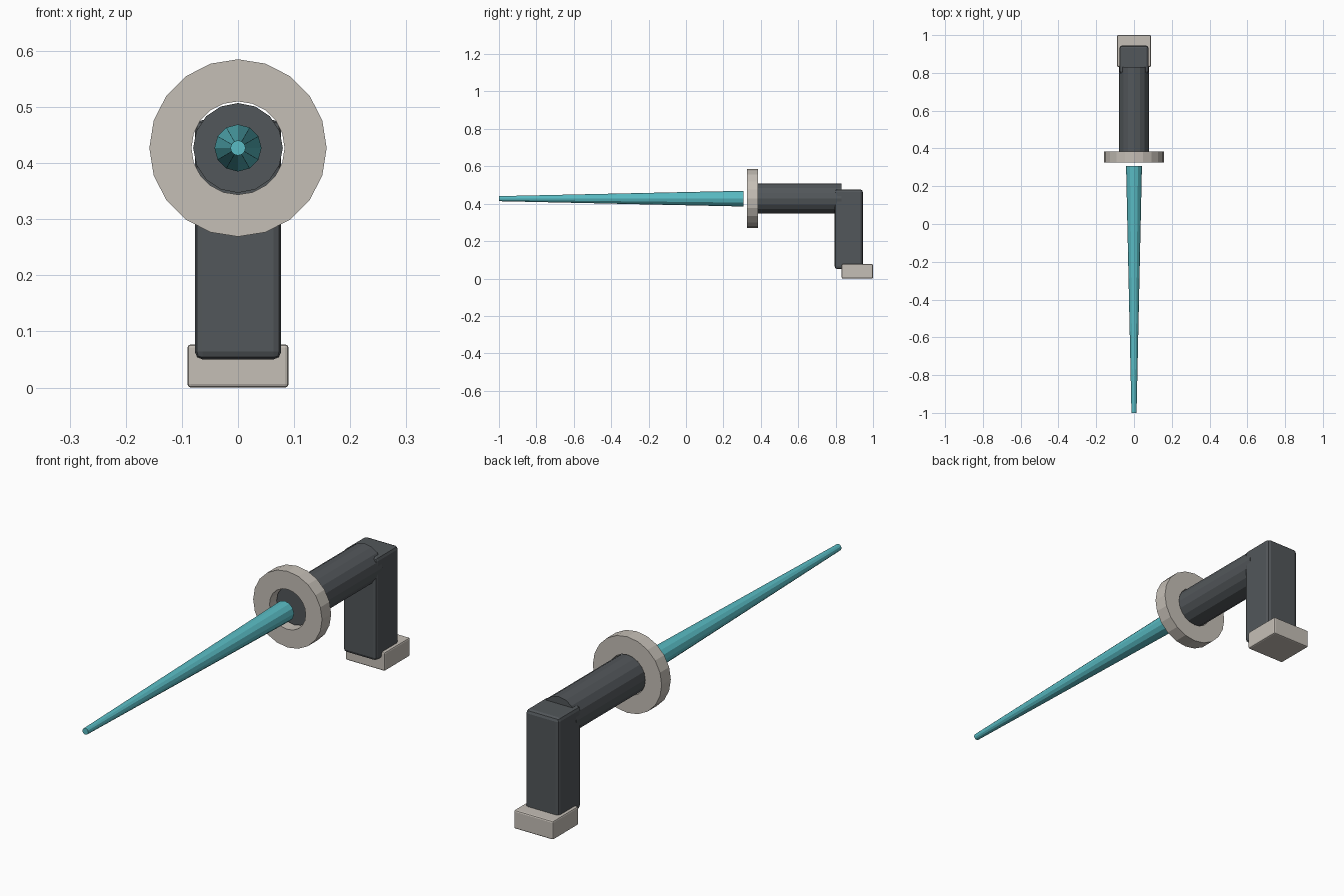
import bpy, bmesh
from math import sin, cos, pi

if "Cube" in bpy.data.objects:
    bpy.data.objects.remove(bpy.data.objects["Cube"])

AXIS_Z = 0.427


def material(name, rgb):
    m = bpy.data.materials.new(name)
    m.diffuse_color = (*rgb, 1)
    m.use_nodes = True
    m.node_tree.nodes["Principled BSDF"].inputs["Base Color"].default_value = m.diffuse_color
    return m


dark = material("dark_grey", (0.085, 0.095, 0.103))
pale = material("pale_stone", (0.56, 0.52, 0.47))
teal = material("teal", (0.1, 0.5, 0.55))


def finish(bm, name, mat):
    bmesh.ops.recalc_face_normals(bm, faces=bm.faces)
    mesh = bpy.data.meshes.new(name)
    bm.to_mesh(mesh)
    bm.free()
    mesh.materials.append(mat)
    obj = bpy.data.objects.new(name, mesh)
    bpy.context.collection.objects.link(obj)
    return obj


def turned(name, profile, sides, mat, hollow=False):
    """Revolve (radius, y) points about the long axis, capped or closed."""
    bm = bmesh.new()
    rings = [[bm.verts.new((r * sin(2 * pi * i / sides), y,
                            AXIS_Z + r * cos(2 * pi * i / sides)))
              for i in range(sides)] for r, y in profile]
    pairs = list(zip(rings, rings[1:]))
    if hollow:
        pairs.append((rings[-1], rings[0]))
    else:
        bm.faces.new(rings[0])
        bm.faces.new(rings[-1])
    for a, b in pairs:
        for i in range(sides):
            j = (i + 1) % sides
            bm.faces.new((a[i], a[j], b[j], b[i]))
    return finish(bm, name, mat)


def block(name, lo, hi, bevel, mat):
    bm = bmesh.new()
    bmesh.ops.create_cube(bm, size=1)
    for v in bm.verts:
        v.co = [(l + h) / 2 + c * (h - l) for l, h, c in zip(lo, hi, v.co)]
    obj = finish(bm, name, mat)
    mod = obj.modifiers.new("Bevel", "BEVEL")
    mod.width = bevel
    mod.segments = 2
    return obj


# Tapered blade floating just ahead of the guard
turned("blade", [(0.0135, -1.0), (0.042, 0.307)], 12, teal)
# Guard ring with a through hole
turned("guard_ring", [(0.083, 0.325), (0.158, 0.325),
                      (0.158, 0.385), (0.083, 0.385)], 20, pale, hollow=True)
# Barrel seated in the ring
turned("barrel", [(0.08, 0.367), (0.08, 0.832)], 16, dark)
# Grip and its foot
block("grip", (-0.077, 0.795, 0.05), (0.077, 0.945, 0.477), 0.014, dark)
block("grip_foot", (-0.09, 0.832, 0.0), (0.09, 1.0, 0.077), 0.006, pale)
